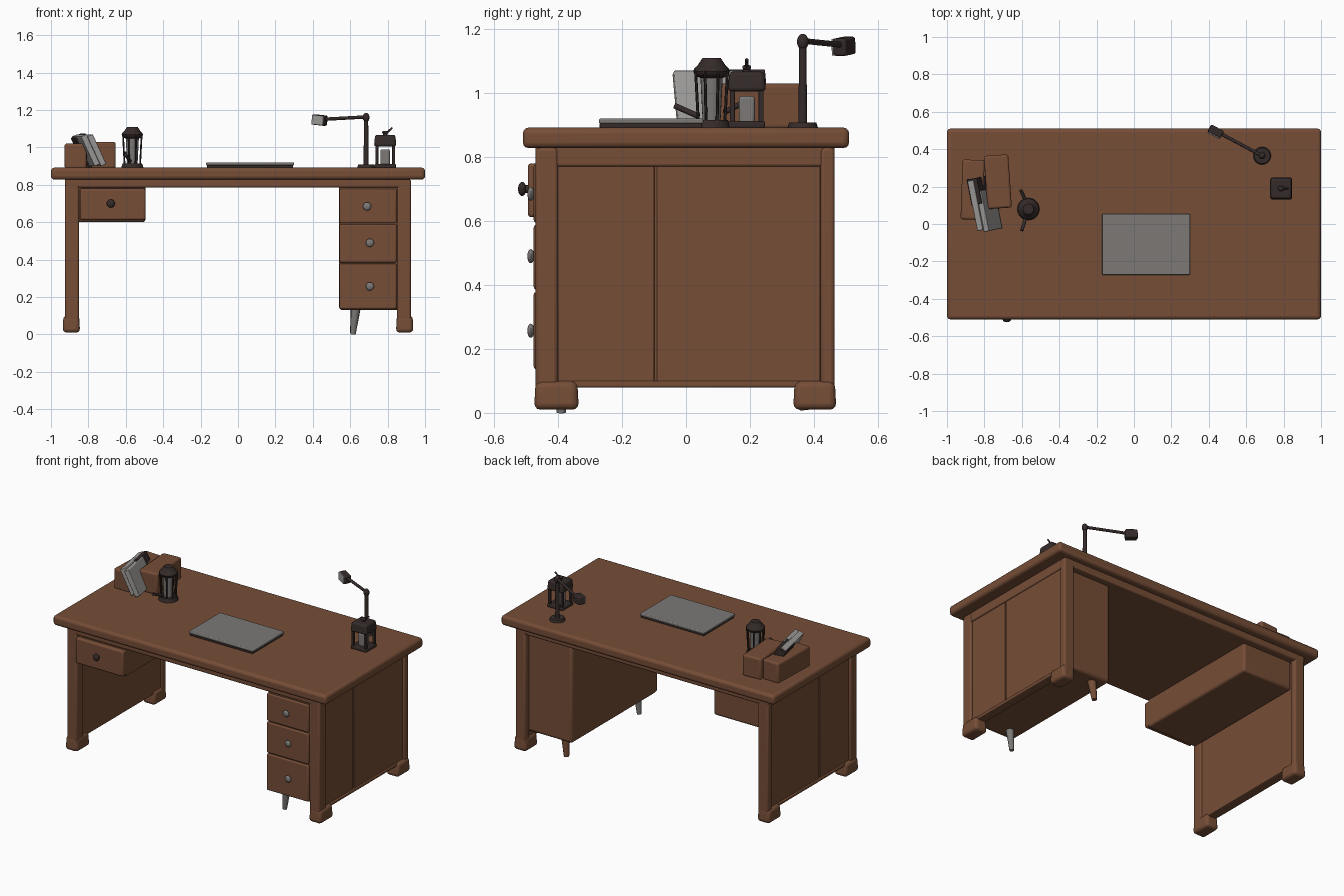
import bpy, bmesh, math
from mathutils import Vector, Matrix

if "Cube" in bpy.data.objects:
    bpy.data.objects.remove(bpy.data.objects["Cube"])


def mat(name, r, g, b):
    m = bpy.data.materials.new(name)
    m.diffuse_color = (r, g, b, 1)
    m.use_nodes = True
    m.node_tree.nodes["Principled BSDF"].inputs["Base Color"].default_value = m.diffuse_color
    return m


WOOD = mat("brown wood", 0.18, 0.075, 0.038)
DARK = mat("dark metal", 0.035, 0.024, 0.022)
GREY = mat("grey metal", 0.20, 0.19, 0.18)
PALE = mat("pale grey", 0.34, 0.33, 0.32)


def finish(name, bm, m, bevel=0, segs=3):
    me = bpy.data.meshes.new(name)
    bmesh.ops.recalc_face_normals(bm, faces=bm.faces)
    bm.to_mesh(me)
    bm.free()
    me.materials.append(m)
    o = bpy.data.objects.new(name, me)
    bpy.context.collection.objects.link(o)
    if bevel:
        b = o.modifiers.new("bevel", 'BEVEL')
        b.width, b.segments = bevel, segs
        b.limit_method = 'ANGLE'
    bpy.ops.object.select_all(action='DESELECT')
    o.select_set(True)
    bpy.context.view_layer.objects.active = o
    bpy.ops.object.shade_smooth_by_angle(angle=math.radians(35))
    return o


def box(name, x, y, z, m, bevel=0.008, taper=1.0):
    bm = bmesh.new()
    bmesh.ops.create_cube(bm, size=1)
    for v in bm.verts:
        k = taper if v.co.z > 0 else 1
        v.co = Vector(((x[0] + x[1]) / 2 + v.co.x * k * (x[1] - x[0]),
                       (y[0] + y[1]) / 2 + v.co.y * k * (y[1] - y[0]),
                       (z[0] + z[1]) / 2 + v.co.z * (z[1] - z[0])))
    return finish(name, bm, m, bevel)


def rod(name, a, b, r0, m, r1=None, sides=16):
    a, b = Vector(a), Vector(b)
    bm = bmesh.new()
    bmesh.ops.create_cone(bm, cap_ends=True, segments=sides, radius1=r0,
                          radius2=r0 if r1 is None else r1, depth=(b - a).length)
    rot = (b - a).to_track_quat('Z', 'Y').to_matrix().to_4x4()
    bm.transform(Matrix.Translation((a + b) / 2) @ rot)
    return finish(name, bm, m)


def ball(name, c, r, m):
    bm = bmesh.new()
    bmesh.ops.create_uvsphere(bm, u_segments=16, v_segments=10, radius=1)
    bm.transform(Matrix.Translation(c) @ Matrix.Diagonal((*r, 1)))
    return finish(name, bm, m)


def turned_box(name, c, size, rz, ry, m, bevel=0.004):
    h = [s / 2 for s in size]
    o = box(name, (-h[0], h[0]), (-h[1], h[1]), (-h[2], h[2]), m, bevel)
    o.matrix_world = Matrix.Translation(c) @ Matrix.Rotation(rz, 4, 'Z') @ Matrix.Rotation(ry, 4, 'Y')
    return o


# Desktop and apron
box("desktop", (-1, 1), (-0.51, 0.51), (0.828, 0.892), WOOD, 0.018)
box("apron", (-0.925, 0.92), (-0.47, 0.465), (0.785, 0.84), WOOD, 0.01)

# Side frames: posts, rails, split recessed panel and feet
for s, side in ((-1, "left"), (1, "right")):
    def sx(a, b):
        return tuple(sorted((s * a, s * b)))
    for y, end in (((-0.47, -0.40), "front"), ((0.42, 0.465), "back")):
        box(f"{side}_{end}_post", sx(0.85, 0.925), y, (0.05, 0.83), WOOD, 0.012)
    box(f"{side}_top_rail", sx(0.86, 0.92), (-0.45, 0.45), (0.77, 0.83), WOOD)
    box(f"{side}_bottom_rail", sx(0.86, 0.92), (-0.45, 0.45), (0.08, 0.10), WOOD, 0.005)
    box(f"{side}_panel_core", sx(0.86, 0.905), (-0.45, 0.45), (0.082, 0.80), WOOD, 0)
    box(f"{side}_panel_front", sx(0.89, 0.912), (-0.40, -0.099), (0.09, 0.78), WOOD, 0.004)
    box(f"{side}_panel_back", sx(0.89, 0.912), (-0.091, 0.42), (0.09, 0.78), WOOD, 0.004)
    for y, end in (((-0.475, -0.335), "front"), ((0.335, 0.47), "back")):
        box(f"{side}_{end}_foot", sx(0.845, 0.937), y, (0.01, 0.10), WOOD, 0.02, 0.93)

# Drawer pedestal with three drawer fronts
box("pedestal", (0.54, 0.88), (-0.465, 0.42), (0.13, 0.80), WOOD, 0.018)
for i, (z0, z1, kx, kz) in enumerate(((0.595, 0.778, 0.69, 0.685),
                                      (0.385, 0.588, 0.705, 0.49),
                                      (0.137, 0.378, 0.705, 0.257))):
    box(f"pedestal_drawer_{i + 1}", (0.542, 0.848), (-0.476, -0.44), (z0, z1), WOOD, 0.008)
    rod(f"pedestal_knob_stem_{i + 1}", (kx, -0.47, kz), (kx, -0.485, kz), 0.010, DARK)
    ball(f"pedestal_knob_{i + 1}", (kx, -0.485, kz), (0.022, 0.011, 0.022), GREY)
rod("pedestal_front_leg", (0.63, -0.39, 0.15), (0.615, -0.39, 0), 0.026, GREY, 0.014)
rod("pedestal_back_leg", (0.63, 0.36, 0.15), (0.615, 0.37, 0.01), 0.028, WOOD, 0.016)

# Single hanging drawer
box("left_drawer_body", (-0.86, -0.495), (-0.465, 0.42), (0.60, 0.80), WOOD, 0.015)
box("left_drawer_front", (-0.845, -0.495), (-0.494, -0.44), (0.612, 0.78), WOOD, 0.01)
rod("left_knob_stem", (-0.68, -0.49, 0.70), (-0.68, -0.51, 0.70), 0.012, DARK)
ball("left_knob", (-0.68, -0.512, 0.70), (0.022, 0.013, 0.022), DARK)

# Closed laptop
box("laptop_base", (-0.165, 0.295), (-0.27, 0.05), (0.89, 0.906), DARK, 0.004)
box("laptop_lid", (-0.17, 0.30), (-0.272, 0.054), (0.904, 0.920), GREY, 0.005)

# Desk lamp
L = (0.685, 0.365)
rod("lamp_base", (*L, 0.89), (*L, 0.908), 0.048, DARK, 0.042, 24)
rod("lamp_pole", (*L, 0.90), (*L, 1.15), 0.014, DARK, 0.011)
ball("lamp_joint", (*L, 1.16), (0.018, 0.018, 0.025), DARK)
rod("lamp_arm", (*L, 1.163), (0.45, 0.49, 1.150), 0.009, DARK)
turned_box("lamp_head", (0.437, 0.495, 1.146), (0.075, 0.045, 0.055), math.radians(-28), 0.1, DARK, 0.008)
turned_box("lamp_front", (0.426, 0.474, 1.146), (0.07, 0.008, 0.052), math.radians(-28), 0.1, PALE, 0.003)

# Square lantern
cx, cy = 0.787, 0.19
box("square_lantern_base", (cx - 0.057, cx + 0.057), (cy - 0.057, cy + 0.057), (0.89, 0.912), DARK, 0.006)
for i in (-1, 1):
    for j in (-1, 1):
        x, y = cx + i * 0.045, cy + j * 0.045
        box("square_lantern_post", (x - 0.008, x + 0.008), (y - 0.008, y + 0.008), (0.90, 1.03), DARK, 0.002)
box("square_lantern_candle", (cx - 0.025, cx + 0.025), (cy - 0.025, cy + 0.025), (0.90, 0.99), GREY, 0.008)
box("square_lantern_roof", (cx - 0.06, cx + 0.06), (cy - 0.06, cy + 0.06), (1.005, 1.067), DARK, 0.012, 0.9)
rod("square_lantern_finial", (cx, cy, 1.06), (cx, cy, 1.078), 0.012, DARK)
ball("square_lantern_knob", (cx, cy, 1.08), (0.018, 0.014, 0.009), DARK)
rod("square_lantern_hook", (cx + 0.01, cy, 1.08), (cx + 0.038, cy, 1.105), 0.005, DARK)

# Round lantern with wire cage
cx, cy = -0.565, 0.08
rod("round_lantern_base", (cx, cy, 0.89), (cx, cy, 0.915), 0.060, DARK, 0.052, 24)
rod("round_lantern_glass", (cx, cy, 0.91), (cx, cy, 1.07), 0.028, GREY, 0.036, 20)
for i in range(8):
    a = math.tau * (i + 0.5) / 8
    c, s = math.cos(a), math.sin(a)
    rod("round_lantern_bar", (cx + c * 0.045, cy + s * 0.045, 0.91),
        (cx + c * 0.054, cy + s * 0.054, 1.07), 0.005, DARK, sides=8)
ball("round_lantern_dome", (cx, cy, 1.068), (0.057, 0.057, 0.027), DARK)
rod("round_lantern_cap", (cx, cy, 1.08), (cx, cy, 1.11), 0.048, DARK, 0.028, 20)
rod("round_lantern_front_handle", (cx - 0.012, cy - 0.04, 0.927), (cx - 0.035, cy - 0.115, 0.96), 0.009, DARK)
rod("round_lantern_back_handle", (cx - 0.012, cy + 0.04, 0.94), (cx - 0.04, cy + 0.10, 0.97), 0.009, DARK)

# Wooden file boxes and leaning books
turned_box("file_box_left", (-0.863, 0.183, 0.953), (0.118, 0.32, 0.135), math.radians(-2), 0, WOOD, 0.012)
turned_box("file_box_right", (-0.728, 0.226, 0.958), (0.13, 0.285, 0.142), math.radians(4), 0, WOOD, 0.012)
tilt, turn = math.radians(-25), math.radians(11)
turned_box("book_outer", (-0.775, 0.075, 0.985), (0.032, 0.22, 0.175), turn, tilt, PALE)
turned_box("book_inner", (-0.813, 0.105, 0.985), (0.034, 0.27, 0.175), turn, tilt, PALE)
turned_box("dark_book", (-0.822, 0.18, 0.99), (0.06, 0.14, 0.16), turn, tilt, DARK)
